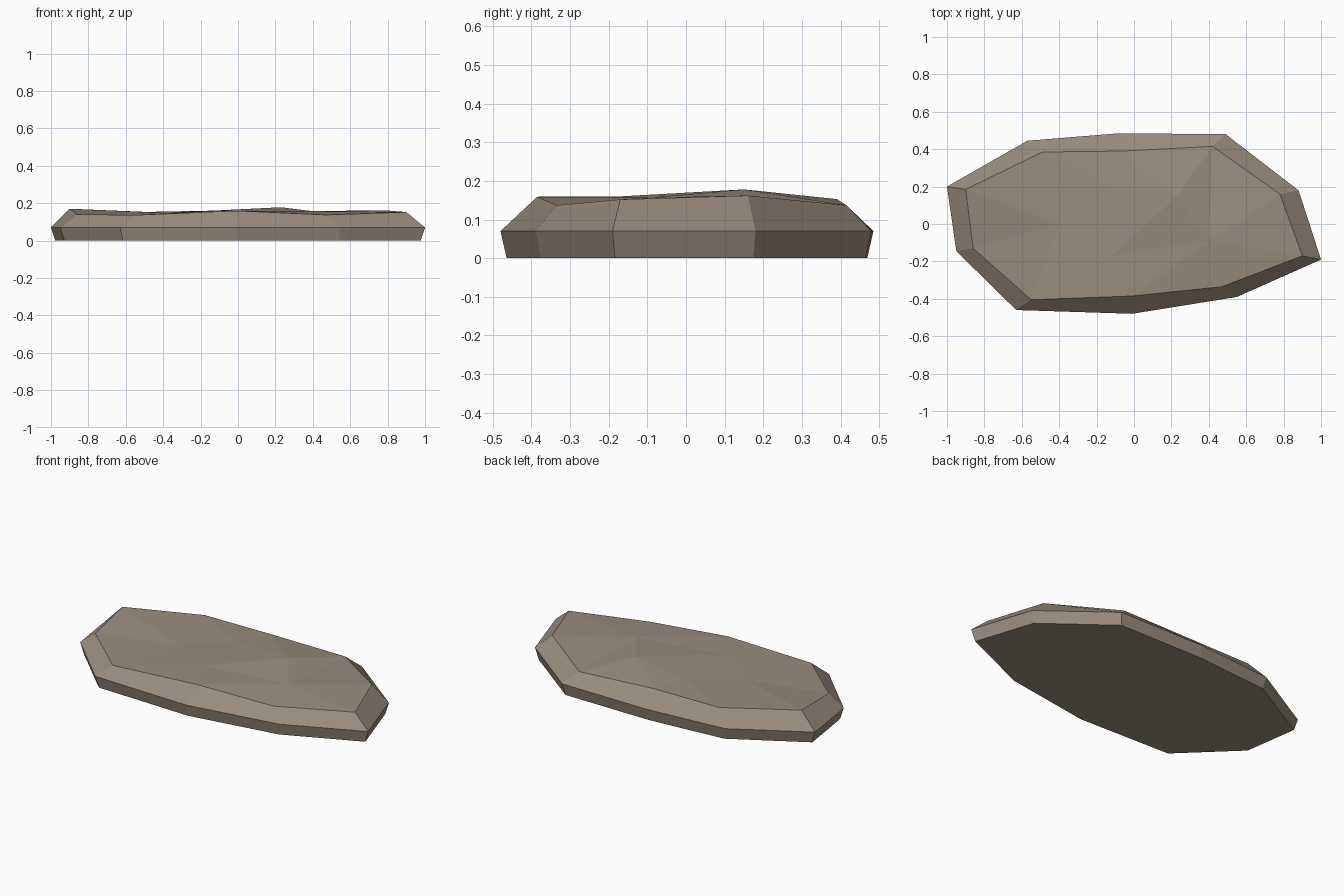
import bpy, bmesh
from mathutils import Vector
from mathutils.geometry import delaunay_2d_cdt

if "Cube" in bpy.data.objects:
    bpy.data.objects.remove(bpy.data.objects["Cube"])

# Widest outline of the slab (at z = 0.07), clockwise from the left end
RIM = [(-1, .2), (-.57, .445), (-.08, .485), (.49, .48), (.88, .18),
       (1, -.19), (.55, -.39), (-.01, -.48), (-.63, -.46), (-.95, -.145)]
# Worn top edge, one point above each rim point
CROWN = [(-.90, .185, .17), (-.49, .385, .153), (-.06, .39, .153),
         (.42, .415, .137), (.78, .16, .162), (.90, -.17, .152),
         (.47, -.335, .137), (-.01, -.385, .159), (-.55, -.405, .136),
         (-.86, -.13, .14)]
# Bumps and hollows inside the top face
BUMPS = [(-.40, 0, .148), (-.13, .19, .160), (.23, .15, .178),
         (-.12, -.17, .160), (.40, -.09, .157)]

stone = bpy.data.materials.new("warm grey stone")
stone.diffuse_color = (0.32, 0.265, 0.205, 1)
stone.use_nodes = True
stone.node_tree.nodes["Principled BSDF"].inputs["Base Color"].default_value = stone.diffuse_color

bm = bmesh.new()
base = [bm.verts.new((x * .977, y * .967, 0)) for x, y in RIM]
rim = [bm.verts.new((x, y, .07)) for x, y in RIM]
crown = [bm.verts.new(p) for p in CROWN]
bumps = [bm.verts.new(p) for p in BUMPS]

# Side walls and sloping shoulder
n = len(RIM)
for low, high in ((base, rim), (rim, crown)):
    for i in range(n):
        j = (i + 1) % n
        bm.faces.new((low[i], low[j], high[j], high[i]))
bm.faces.new(base)

# Uneven top, triangulated inside the crown edge
top = crown + bumps
edges = [(i, (i + 1) % n) for i in range(n)]
tris = delaunay_2d_cdt([Vector(v.co[:2]) for v in top], edges,
                       [list(range(n))[::-1]], 1, 1e-5)
for face, in zip(tris[2]):
    pts = [min(top, key=lambda v: (v.co.xy - tris[0][k]).length) for k in face]
    bm.faces.new(pts)

bmesh.ops.recalc_face_normals(bm, faces=bm.faces)
mesh = bpy.data.meshes.new("stone_slab")
bm.to_mesh(mesh)
bm.free()
mesh.materials.append(stone)
slab = bpy.data.objects.new("stone_slab", mesh)
bpy.context.collection.objects.link(slab)
